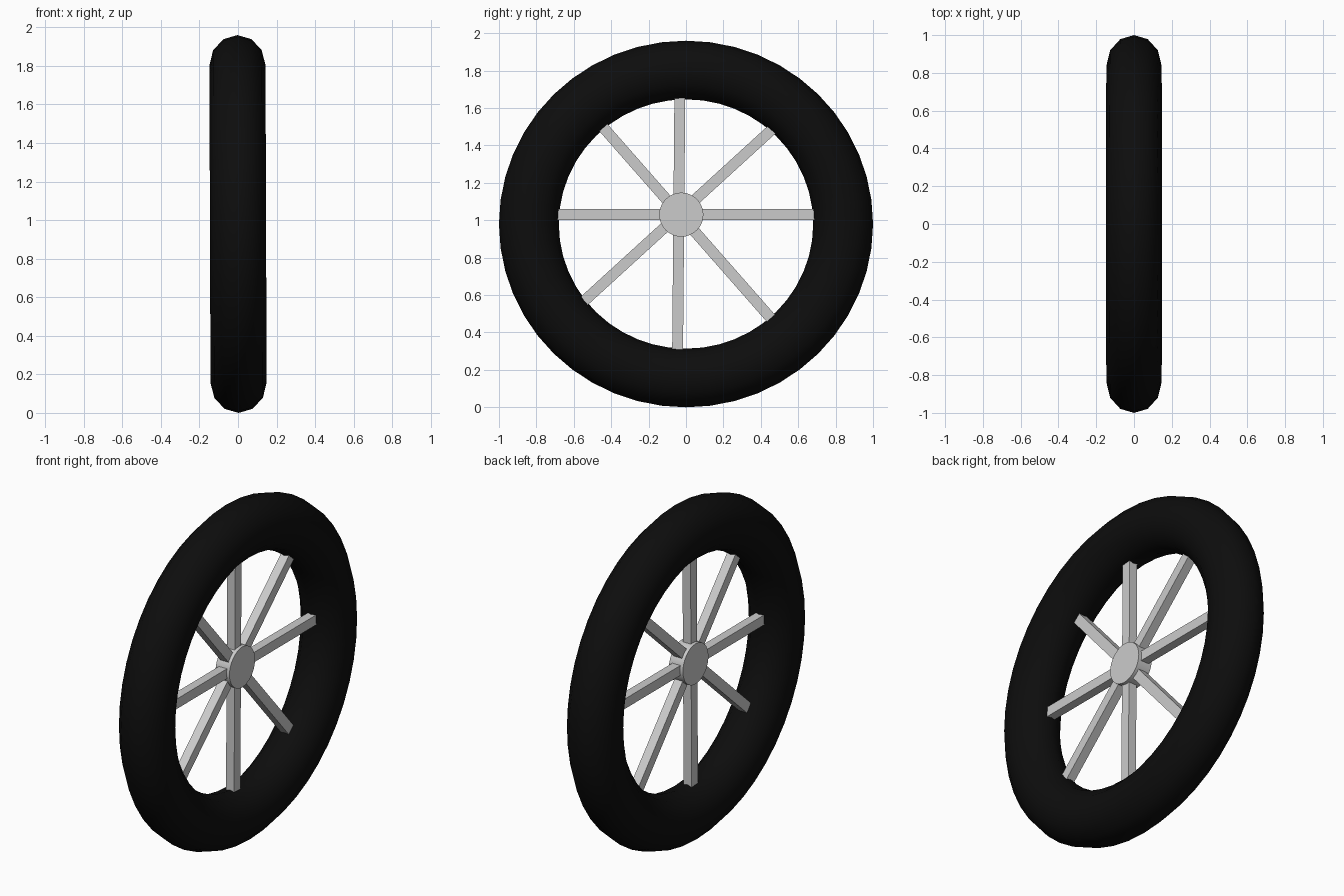
import bpy
import math
from mathutils import Matrix, Vector

if "Cube" in bpy.data.objects:
    bpy.data.objects.remove(bpy.data.objects["Cube"])

HUB_Y, HUB_Z = -0.025, 1.03


def spoke(name, angle, y, z, width=0.058, depth=0.052, length=1.42):
    """Square bar in the wheel plane, passing through (y, z) at an angle from +y."""
    # keep both ends buried inside the tyre by centring the bar on the wheel axis
    along = Vector((0, math.cos(angle), math.sin(angle)))
    point = Vector((0, y, z))
    centre = point + along * along.dot(Vector((0, 0, 0.98)) - point)
    bpy.ops.mesh.primitive_cube_add(size=1)
    ob = bpy.context.object
    ob.name = name
    ob.data.transform(Matrix.Translation(centre)
                      @ Matrix.Rotation(angle, 4, 'X')
                      @ Matrix.Diagonal((depth, length, width, 1)))
    return ob


# Tyre: slightly squashed ring with a 12-sided section, leaning a touch
bpy.ops.mesh.primitive_torus_add(major_segments=48, minor_segments=12,
                                 major_radius=0.84, minor_radius=0.16)
tyre = bpy.context.object
tyre.name = "tyre"
tyre.data.transform(Matrix.Translation((0, 0, 0.98))
                    @ Matrix.Rotation(math.radians(-0.2), 4, 'Y')
                    @ Matrix.Diagonal((0.91, 1, 0.98, 1))
                    @ Matrix.Rotation(math.pi / 2, 4, 'Y'))
bpy.ops.object.shade_smooth()
rubber = bpy.data.materials.new("rubber")
rubber.diffuse_color = (0.004, 0.004, 0.004, 1)
rubber.use_nodes = True
rubber.node_tree.nodes["Principled BSDF"].inputs["Base Color"].default_value = rubber.diffuse_color
tyre.data.materials.append(rubber)

# Spokes: four full-width bars crossing at the hub
spoke("spoke_horizontal", 0, HUB_Y, HUB_Z)
spoke("spoke_vertical", math.radians(89.5), -0.039, 0.98)
spoke("spoke_rising", math.radians(42.4), HUB_Y, 1.043)
spoke("spoke_falling", math.radians(-48.7), HUB_Y, 1.021)

# Hub disc
bpy.ops.mesh.primitive_cylinder_add(vertices=32, radius=0.118, depth=0.09,
                                    location=(0, HUB_Y, HUB_Z),
                                    rotation=(0, math.pi / 2, 0))
bpy.context.object.name = "hub"
bpy.ops.object.shade_smooth_by_angle(angle=math.radians(30))
